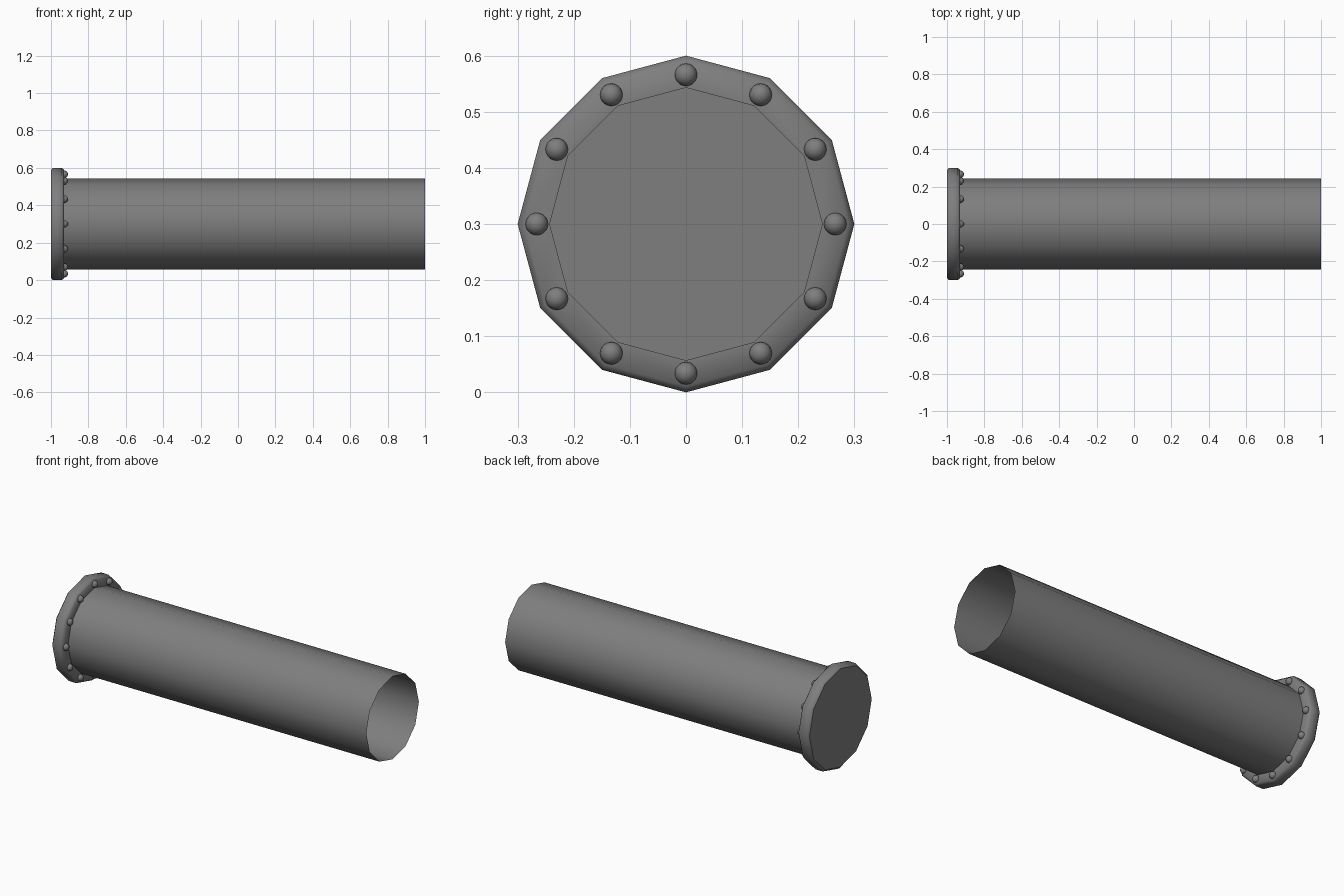
import bpy
import bmesh
import math
from mathutils import Matrix

cube = bpy.data.objects.get("Cube")
if cube:
    bpy.data.objects.remove(cube, do_unlink=True)

SIDES = 12
AXIS_Z = 0.3

steel = bpy.data.materials.new("dark_grey_steel")
steel.use_nodes = True
colour = (0.21, 0.21, 0.21, 1)
steel.diffuse_color = colour
steel.node_tree.nodes["Principled BSDF"].inputs["Base Color"].default_value = colour


def ring_point(x, radius, i):
    angle = math.tau * i / SIDES
    return (x, radius * math.sin(angle), AXIS_Z + radius * math.cos(angle))


def finish(name, bm):
    mesh = bpy.data.meshes.new(name)
    bm.to_mesh(mesh)
    bm.free()
    mesh.materials.append(steel)
    obj = bpy.data.objects.new(name, mesh)
    bpy.context.scene.collection.objects.link(obj)
    return obj


def lathe(name, profile, cap_start=False):
    """Sweep (x, radius) points around the long axis."""
    bm = bmesh.new()
    rings = [[bm.verts.new(ring_point(x, r, i)) for i in range(SIDES)]
             for x, r in profile]
    for a, b in zip(rings, rings[1:]):
        for i in range(SIDES):
            j = (i + 1) % SIDES
            bm.faces.new((a[i], b[i], b[j], a[j])).smooth = True
    if cap_start:
        bm.faces.new(rings[0]).smooth = False
    bmesh.ops.recalc_face_normals(bm, faces=bm.faces)
    for e in bm.edges:
        if len(e.link_faces) == 2 and e.calc_face_angle() > math.radians(50):
            e.smooth = False
    return finish(name, bm)


# Closed end flange with chamfered rims
lathe("end_flange", [(-1, 0.288), (-0.99, 0.3), (-0.942, 0.3),
                     (-0.93, 0.289), (-0.93, 0.243)], cap_start=True)

# Thin pipe, open at the far end
lathe("pipe", [(-0.93, 0.243), (1, 0.243)])

# Round rivets at the flange corners
for i in range(SIDES):
    bm = bmesh.new()
    place = Matrix.Translation(ring_point(-0.929, 0.266, i))
    bmesh.ops.create_uvsphere(bm, u_segments=16, v_segments=10,
                              radius=0.02, matrix=place)
    for f in bm.faces:
        f.smooth = True
    finish(f"rivet_{i + 1}", bm)
